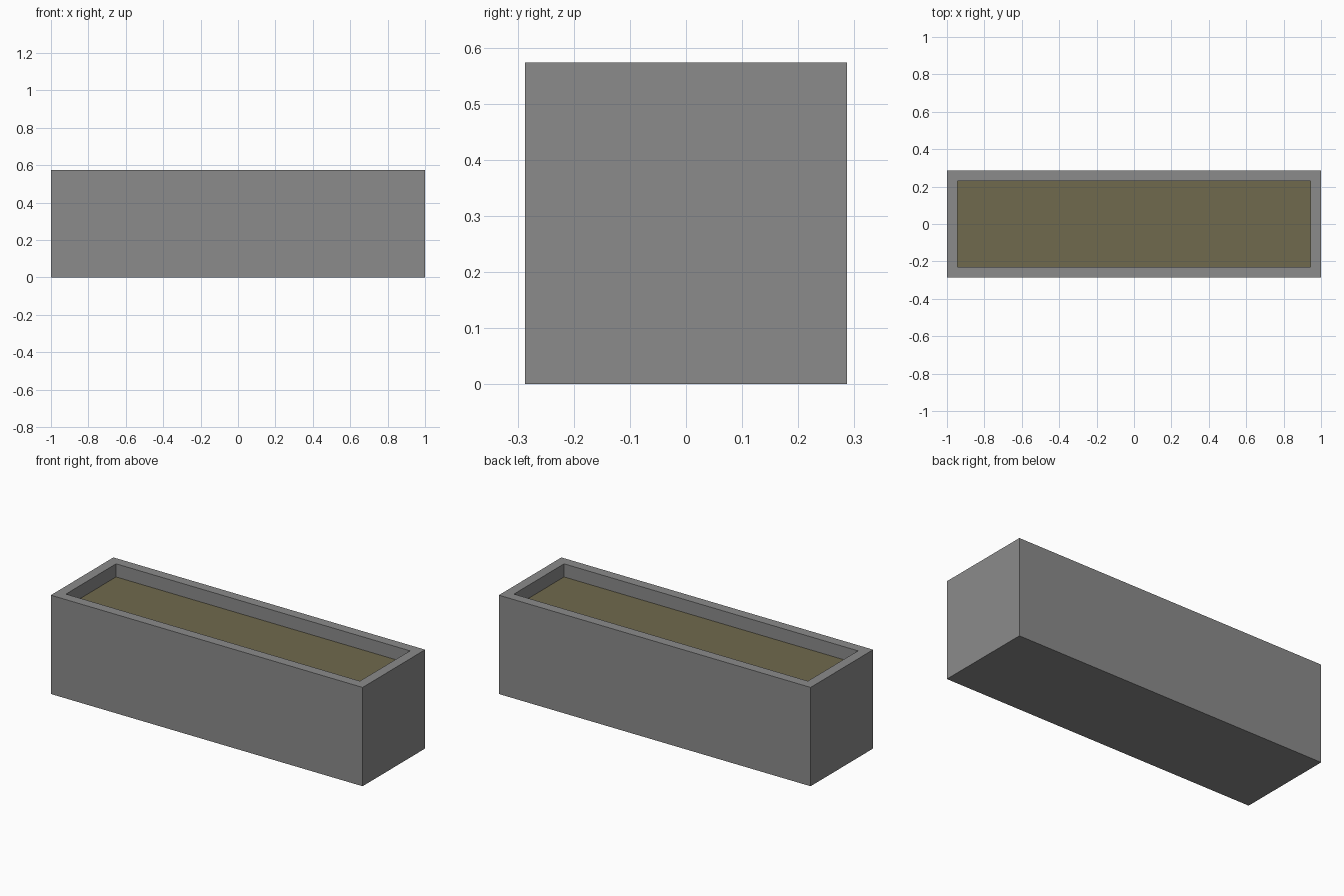
import bpy, bmesh

if "Cube" in bpy.data.objects:
    bpy.data.objects.remove(bpy.data.objects["Cube"])

LENGTH, WIDTH, HEIGHT = 2.0, 0.573, 0.573
WALL, SOIL_Z = 0.057, 0.497


def material(name, rgb):
    m = bpy.data.materials.new(name)
    m.diffuse_color = (*rgb, 1.0)
    m.use_nodes = True
    m.node_tree.nodes["Principled BSDF"].inputs["Base Color"].default_value = m.diffuse_color
    return m


def finish(bm, name, mat):
    mesh = bpy.data.meshes.new(name)
    bm.to_mesh(mesh)
    bm.free()
    mesh.materials.append(mat)
    obj = bpy.data.objects.new(name, mesh)
    bpy.context.collection.objects.link(obj)
    return obj


grey = material("concrete grey", (0.26, 0.26, 0.26))
brown = material("soil brown", (0.163, 0.143, 0.075))

# Planter box: block with an inset rim and a recess down to the soil
bm = bmesh.new()
bmesh.ops.create_cube(bm, size=1.0)
for v in bm.verts:
    v.co = (v.co.x * LENGTH, v.co.y * WIDTH, (v.co.z + 0.5) * HEIGHT)
bm.normal_update()
top = max(bm.faces, key=lambda f: f.calc_center_median().z)
bmesh.ops.inset_region(bm, faces=[top], thickness=WALL, use_even_offset=True)
floor = bmesh.ops.extrude_discrete_faces(bm, faces=[top])["faces"][0]
for v in floor.verts:
    v.co.z = SOIL_Z
bmesh.ops.delete(bm, geom=[floor], context='FACES_ONLY')
finish(bm, "planter_box", grey)

# Soil surface filling the recess
bm = bmesh.new()
x, y = LENGTH / 2 - WALL, WIDTH / 2 - WALL
bm.faces.new([bm.verts.new((sx * x, sy * y, SOIL_Z))
              for sx, sy in ((-1, -1), (1, -1), (1, 1), (-1, 1))])
finish(bm, "soil", brown)
